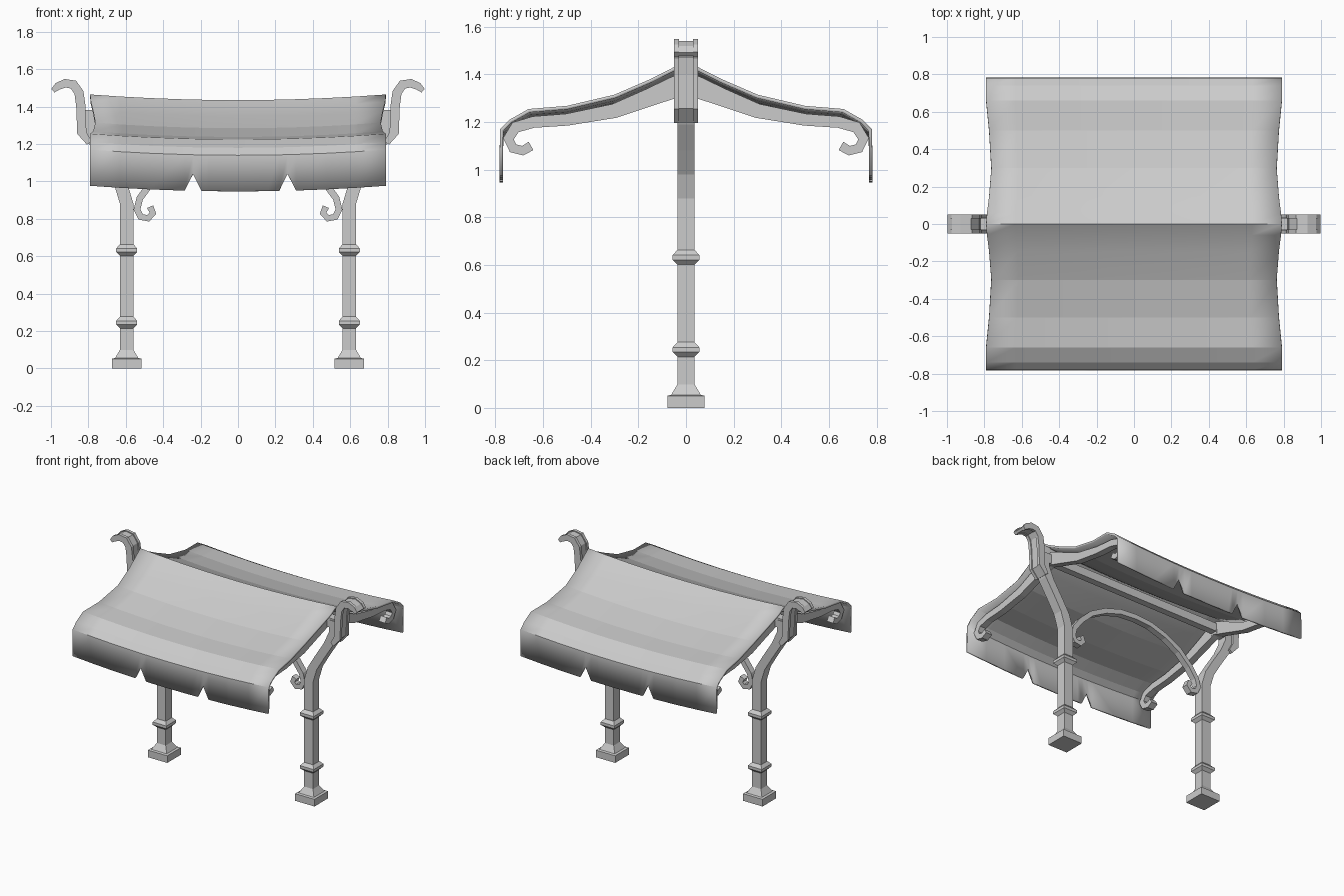
import bpy, bmesh, math
from mathutils import Vector

if "Cube" in bpy.data.objects:
    bpy.data.objects.remove(bpy.data.objects["Cube"])

grey = bpy.data.materials.new("plain_grey")
grey.use_nodes = True
grey.diffuse_color = (0.6, 0.6, 0.6, 1)
grey.node_tree.nodes["Principled BSDF"].inputs["Base Color"].default_value = (0.6, 0.6, 0.6, 1)


def make_object(name, bm, fix_normals=True):
    if fix_normals:
        bmesh.ops.recalc_face_normals(bm, faces=bm.faces)
    mesh = bpy.data.meshes.new(name)
    bm.to_mesh(mesh)
    bm.free()
    mesh.materials.append(grey)
    obj = bpy.data.objects.new(name, mesh)
    bpy.context.collection.objects.link(obj)
    return obj


def loft(name, rings):
    """Join four-cornered rings into one closed bar."""
    bm = bmesh.new()
    rows = [[bm.verts.new(p) for p in ring] for ring in rings]
    for a, b in zip(rows, rows[1:]):
        for i in range(4):
            j = (i + 1) % 4
            bm.faces.new((a[i], a[j], b[j], b[i]))
    bm.faces.new(rows[0])
    bm.faces.new(rows[-1])
    return make_object(name, bm)


def bar(name, path, thick, width, place):
    """Sweep a rectangle along a flat path; place(u, w, v) maps it into space."""
    pts = [Vector(p) for p in path]
    rings = []
    for i, p in enumerate(pts):
        d = (pts[min(i + 1, len(pts) - 1)] - pts[max(i - 1, 0)]).normalized()
        t = thick[min(i, len(thick) - 1)] / 2
        n = Vector((-d.y, d.x)) * t
        rings.append([place(q.x, w, q.y) for q, w in
                      ((p + n, -width / 2), (p + n, width / 2),
                       (p - n, width / 2), (p - n, -width / 2))])
    return loft(name, rings)


# Cloth canopy: half profile (y, z, end scale), sagging between its ends
HALF = 0.79
profile = [(0, 1.465, 1), (0.06, 1.425, 0.995), (0.15, 1.38, 0.98), (0.3, 1.315, 0.965),
           (0.5, 1.268, 0.98), (0.66, 1.255, 1), (0.74, 1.21, 1), (0.78, 1.17, 1),
           (0.783, 0.977, 1)]
rows = [(-y, z, s) for y, z, s in profile[::-1]] + profile[1:]
notches = (-0.24, 0.265)
columns = sorted([-HALF + 2 * HALF * i / 10 for i in range(11) if i not in (3, 7)]
                 + [n + o for n in notches for o in (-0.045, 0, 0.045)])
bm = bmesh.new()
grid = []
for r, (y, z, s) in enumerate(rows):
    line = []
    for x in columns:
        sag = 0.03 * (1 - (x / HALF) ** 2)
        lift = 0.09 if r in (0, len(rows) - 1) and x in notches else 0
        line.append(bm.verts.new((x * (1 - (1 - s) * (x / HALF) ** 2), y, z - sag + lift)))
    grid.append(line)
for a, b in zip(grid, grid[1:]):
    for i in range(len(columns) - 1):
        bm.faces.new((a[i], a[i + 1], b[i + 1], b[i]))
canopy = make_object("canopy", bm, False)
solid = canopy.modifiers.new("thickness", "SOLIDIFY")
solid.thickness = 0.015
solid.offset = -1
bpy.ops.object.select_all(action="DESELECT")
canopy.select_set(True)
bpy.context.view_layer.objects.active = canopy
bpy.ops.object.shade_smooth_by_angle(angle=math.radians(8))

# Outlines shared by both ends of the frame
BASE_X, SHAFT = 0.595, 0.036
post_rings = [(0, 0, 0.078), (0, 0.052, 0.078), (0, 0.056, 0.062), (0, 0.1, SHAFT)]
for z in (0.245, 0.632):  # collars
    post_rings += [(0, z - 0.03, SHAFT), (0, z - 0.01, 0.056),
                   (0, z + 0.01, 0.056), (0, z + 0.032, SHAFT)]
post_rings += [(0, 0.88, SHAFT), (0.03, 0.98, SHAFT), (0.09, 1.08, SHAFT),
               (0.16, 1.19, SHAFT), (0.2, 1.28, SHAFT), (0.205, 1.37, SHAFT)]

arm_path = [(0, 1.365), (0.05, 1.345), (0.15, 1.305), (0.3, 1.247), (0.5, 1.21),
            (0.64, 1.2), (0.715, 1.178), (0.745, 1.13), (0.725, 1.09),
            (0.685, 1.08), (0.65, 1.1)]
arm_thick = [0.09, 0.09, 0.075, 0.06, 0.05, 0.048, 0.048, 0.045, 0.042, 0.04, 0.04]

finial_path = [(0.795, 1.205), (0.835, 1.26), (0.84, 1.4), (0.85, 1.475), (0.88, 1.518),
               (0.925, 1.525), (0.965, 1.508), (0.99, 1.485)]
finial_thick = [0.03, 0.05, 0.05, 0.05, 0.05, 0.046, 0.04, 0.025]

for side, sx in (("left", 1), ("right", -1)):
    # Post with a stepped foot, two collars and an outward bend
    loft(f"{side}_post", [[(sx * (BASE_X + dx + a * h), b * h, z)
                           for a, b in ((-1, -1), (1, -1), (1, 1), (-1, 1))]
                          for dx, z, h in post_rings])

    # Curled arms under the canopy
    for end, sy in (("front", -1), ("back", 1)):
        bar(f"{side}_{end}_arm", arm_path, arm_thick, 0.05,
            lambda u, w, v, sx=sx, sy=sy: (sx * (0.715 + w), sy * u, v))

    # Hub tying arms, post and finial together
    bar(f"{side}_hub", [(0.69, 1.35), (0.835, 1.345)], [0.07], 0.06,
        lambda u, w, v, sx=sx: (sx * u, w, v))

    # Hooked finial: recessed web between two rails
    place = lambda u, w, v, sx=sx: (sx * u, w, v)
    bar(f"{side}_finial_web", finial_path, [t * 0.7 for t in finial_thick], 0.07, place)
    for rail, y in (("front", -0.04), ("back", 0.04)):
        bar(f"{side}_finial_{rail}_rail", finial_path, finial_thick, 0.022,
            lambda u, w, v, sx=sx, y=y: (sx * u, w + y, v))

# Ridge beam between the two ends
bar("ridge_beam", [(-0.72, 1.36), (0.72, 1.36)], [0.06], 0.05, lambda u, w, v: (u, w, v))

# Arch between the posts, curled at both feet
arch_half = [(-0.47, 0.865), (-0.455, 0.83), (-0.48, 0.803), (-0.52, 0.81), (-0.54, 0.85),
             (-0.525, 0.91), (-0.47, 0.985), (-0.38, 1.07), (-0.26, 1.135), (-0.13, 1.175)]
arch = arch_half + [(0, 1.185)] + [(-x, z) for x, z in arch_half[::-1]]
bar("arch_brace", arch, [0.036], 0.045, lambda u, w, v: (u, w, v))
